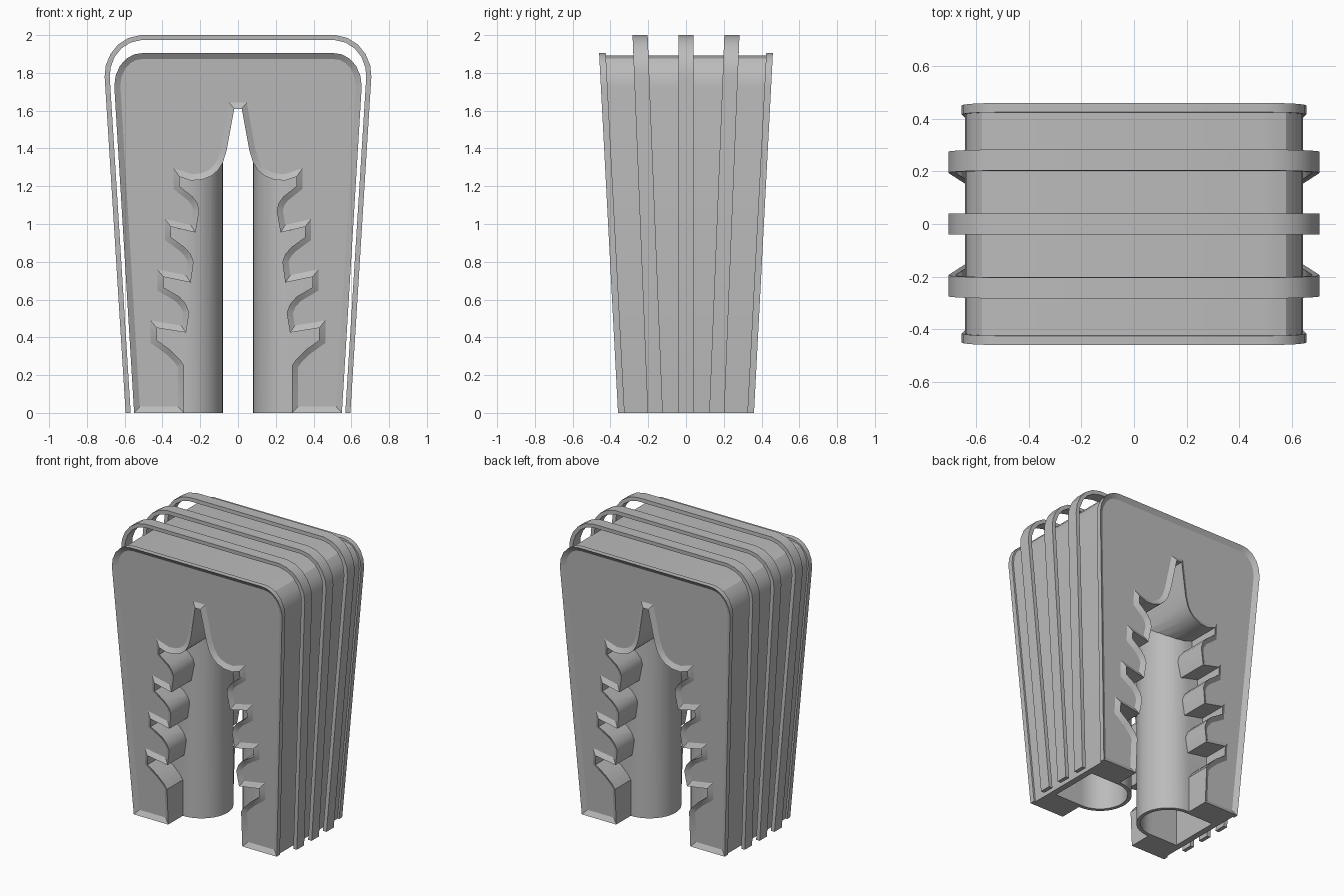
import bpy, bmesh, math

cube = bpy.data.objects.get("Cube")
if cube:
    bpy.data.objects.remove(cube, do_unlink=True)

grey = bpy.data.materials.new("plain grey")
grey.use_nodes = True
COLOUR = (0.5, 0.5, 0.5, 1)
grey.diffuse_color = COLOUR
grey.node_tree.nodes["Principled BSDF"].inputs["Base Color"].default_value = COLOUR


def finish(name, bm):
    bmesh.ops.recalc_face_normals(bm, faces=bm.faces)
    mesh = bpy.data.meshes.new(name)
    bm.to_mesh(mesh)
    bm.free()
    mesh.materials.append(grey)
    obj = bpy.data.objects.new(name, mesh)
    bpy.context.collection.objects.link(obj)
    return obj


def loft(first, second):
    """Closed solid between two matching loops; returns bmesh and first cap."""
    bm = bmesh.new()
    a = [bm.verts.new(p) for p in first]
    b = [bm.verts.new(p) for p in second]
    cap = bm.faces.new(a)
    bm.faces.new(b[::-1])
    for i in range(len(a)):
        j = (i + 1) % len(a)
        bm.faces.new((a[j], a[i], b[i], b[j]))
    bmesh.ops.recalc_face_normals(bm, faces=bm.faces)
    return bm, cap


def both_sides(half):
    """Path running from the +x foot over the middle to the -x foot."""
    return half + [(-x, z) for x, z in reversed(half)]


def on_plane(points, base, slope):
    return [(x, base + slope * z, z) for x, z in points]


def shade(obj):
    bpy.ops.object.select_all(action='DESELECT')
    obj.select_set(True)
    bpy.context.view_layer.objects.active = obj
    bpy.ops.object.shade_smooth_by_angle(angle=math.radians(32))


# Stepped opening, from the foot up to the narrow peak
opening = both_sides([
    (.285, 0), (.285, .25), (.31, .285), (.36, .335), (.43, .385), (.43, .45),
    (.275, .425), (.258, .53), (.275, .575), (.31, .615), (.395, .665), (.395, .72),
    (.25, .69), (.235, .80), (.25, .84), (.28, .875), (.355, .93), (.355, .985),
    (.225, .955), (.205, 1.07), (.215, 1.11), (.24, 1.145), (.31, 1.20), (.31, 1.25),
    (.25, 1.23), (.19, 1.235), (.14, 1.255), (.105, 1.285), (.08, 1.325), (.06, 1.39),
    (.02, 1.61)])


def shell(inset):
    """Outer outline with rounded shoulders, joined to the opening."""
    outer = [(.55 - inset, 0), (.655 - inset, 1.73), (.648 - inset, 1.785),
             (.625 - inset, 1.838), (.59 - inset, 1.876), (.55 - inset, 1.898 - inset),
             (.505 - inset, 1.905 - inset)]
    return both_sides(outer) + opening[::-1]


FACE, LEAN, LIP = .36, .0525, .035

# Front and back plates with a raised border and sunken panel
for name, s in (("front_plate", -1), ("back_plate", 1)):
    pts = shell(0)
    bm, cap = loft(on_plane(pts, s * FACE, s * LEAN),
                   on_plane(pts, s * (FACE - LIP), s * LEAN))
    bmesh.ops.inset_region(bm, faces=[cap], thickness=.032, depth=-.02,
                           use_even_offset=True)
    shade(finish(name, bm))

# Core between the plates
pts = shell(.012)
core = finish("body_core", loft(on_plane(pts, LIP - FACE, -LEAN),
                                on_plane(pts, FACE - LIP, LEAN))[0])


def column(name, side, radius, outer_x, bottom, top):
    """Upright with a half-round inner face."""
    arc = [math.pi * (.5 + i / 24) for i in range(25)]
    plan = [(outer_x, -radius), (outer_x, radius)]
    plan += [(.28 + radius * math.cos(t), radius * math.sin(t)) for t in arc]
    return finish(name, loft([(side * x, y, bottom) for x, y in plan],
                             [(side * x, y, top) for x, y in plan])[0])


# Hollow half-round columns merged into the core
steps = [('UNION', column("left_column", 1, .2, .52, 0, 1.6)),
         ('UNION', column("right_column", -1, .2, .52, 0, 1.6)),
         ('DIFFERENCE', column("left_bore", 1, .175, .495, -.1, 1.55)),
         ('DIFFERENCE', column("right_bore", -1, .175, .495, -.1, 1.55))]
bpy.context.view_layer.objects.active = core
for operation, tool in steps:
    mod = core.modifiers.new(operation.lower(), 'BOOLEAN')
    mod.operation, mod.solver, mod.object = operation, 'EXACT', tool
    bpy.ops.object.modifier_apply(modifier=mod.name)
    bpy.data.objects.remove(tool, do_unlink=True)
shade(core)

# Three free-standing hoops around the body
hoop_outer = both_sides([(.595, 0), (.706, 1.78), (.70, 1.84), (.675, 1.90),
                         (.635, 1.95), (.58, 1.985), (.515, 2)])
hoop_inner = both_sides([(.568, 0), (.679, 1.78), (.674, 1.83), (.653, 1.885),
                         (.617, 1.93), (.57, 1.96), (.512, 1.974)])
for name, s in (("front_hoop", -1), ("middle_hoop", 0), ("back_hoop", 1)):
    pts = hoop_outer + hoop_inner[::-1]
    bm, _ = loft(on_plane(pts, s * .163 - .04, s * .04),
                 on_plane(pts, s * .163 + .04, s * .04))
    shade(finish(name, bm))
